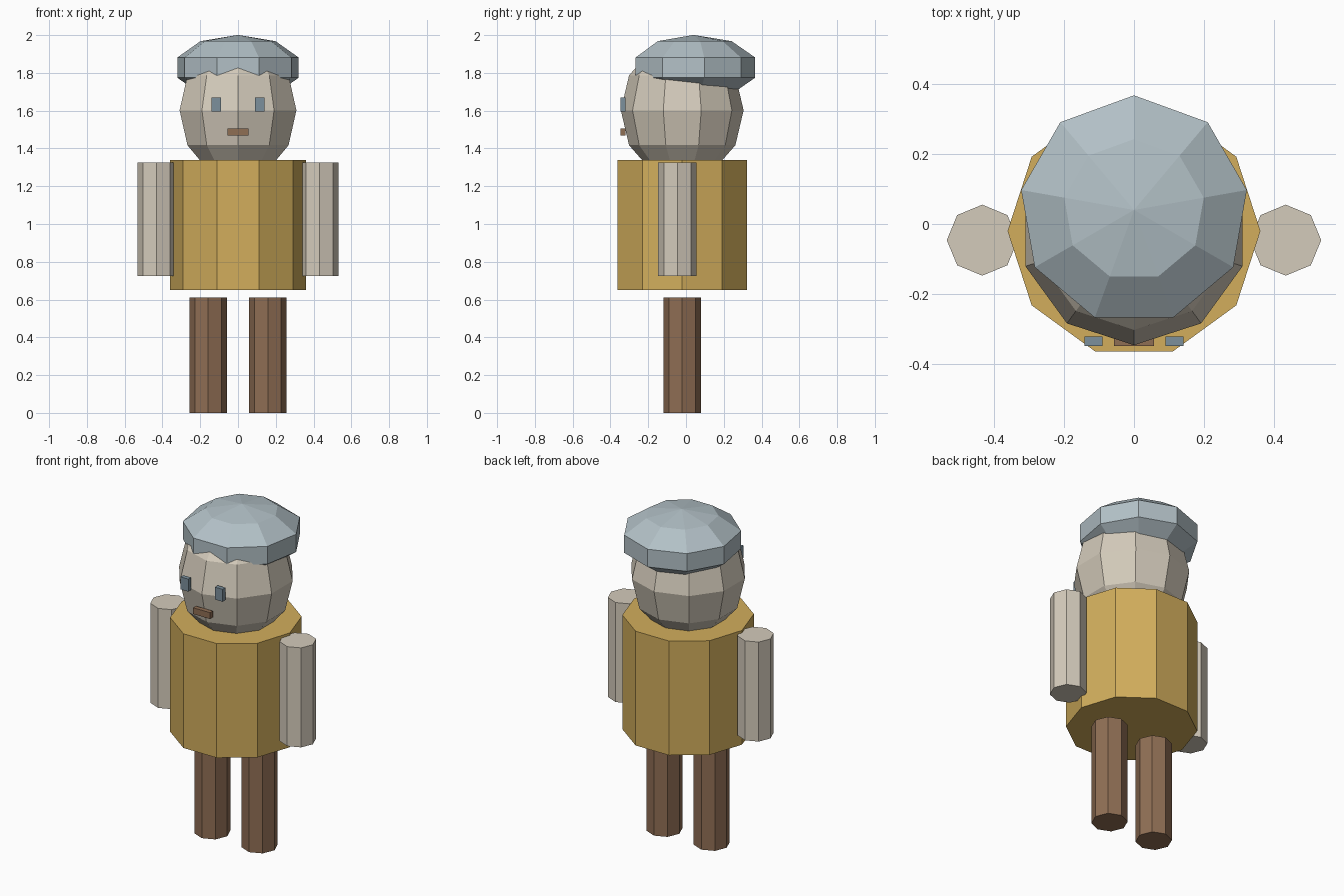
import bpy
import math

if "Cube" in bpy.data.objects:
    bpy.data.objects.remove(bpy.data.objects["Cube"])


def material(name, r, g, b):
    """Flat colour from sRGB 0-255 values."""
    def lin(c):
        c /= 255
        return c / 12.92 if c <= 0.04045 else ((c + 0.055) / 1.055) ** 2.4
    m = bpy.data.materials.new(name)
    m.diffuse_color = (lin(r), lin(g), lin(b), 1)
    m.use_nodes = True
    m.node_tree.nodes["Principled BSDF"].inputs["Base Color"].default_value = m.diffuse_color
    return m


MUSTARD = material("mustard", 210, 174, 92)
SKIN = material("pale_skin", 212, 203, 187)
BROWN = material("brown", 143, 110, 84)
CAP = material("cap_grey_blue", 178, 192, 198)
SLATE = material("slate_blue", 124, 144, 156)


def finish(name, mat, scale=(1, 1, 1)):
    ob = bpy.context.object
    ob.name = name
    ob.scale = scale
    bpy.ops.object.transform_apply(location=False, rotation=False, scale=True)
    ob.data.materials.append(mat)
    return ob


def prism(name, mat, sides, r, x, y, z0, z1):
    """Upright prism with a corner on the +x axis."""
    bpy.ops.mesh.primitive_cylinder_add(
        vertices=sides, radius=r, depth=z1 - z0, location=(x, y, (z0 + z1) / 2),
        rotation=(0, 0, math.pi / 2))
    return finish(name, mat)


def ball(name, mat, sides, rings, r, rz, loc):
    """Flat-faced ellipsoid with a corner on the +x axis."""
    bpy.ops.mesh.primitive_uv_sphere_add(
        segments=sides, ring_count=rings, radius=1, location=loc)
    return finish(name, mat, (r, r, rz))


def box(name, mat, size, loc):
    bpy.ops.mesh.primitive_cube_add(size=1, location=loc)
    return finish(name, mat, size)


# Body and head
prism("torso", MUSTARD, 10, 0.36, 0, -0.02, 0.65, 1.34)
ball("head", SKIN, 10, 6, 0.325, 0.37, (0, -0.02, 1.602))

# Cap, set towards the back of the head
ball("cap", CAP, 9, 5, 0.343, 0.173, (0, 0.04, 1.828))

# Mirrored limbs and eyes
for side, s in (("left", -1), ("right", 1)):
    prism(side + "_arm", SKIN, 8, 0.101, s * 0.432, -0.046, 0.724, 1.325)
    prism(side + "_leg", BROWN, 8, 0.1, s * 0.158, -0.02, 0, 0.61)
    box(side + "_eye", SLATE, (0.052, 0.027, 0.075), (s * 0.115, -0.334, 1.632))

# Mouth
box("mouth", BROWN, (0.113, 0.027, 0.038), (0, -0.334, 1.487))
